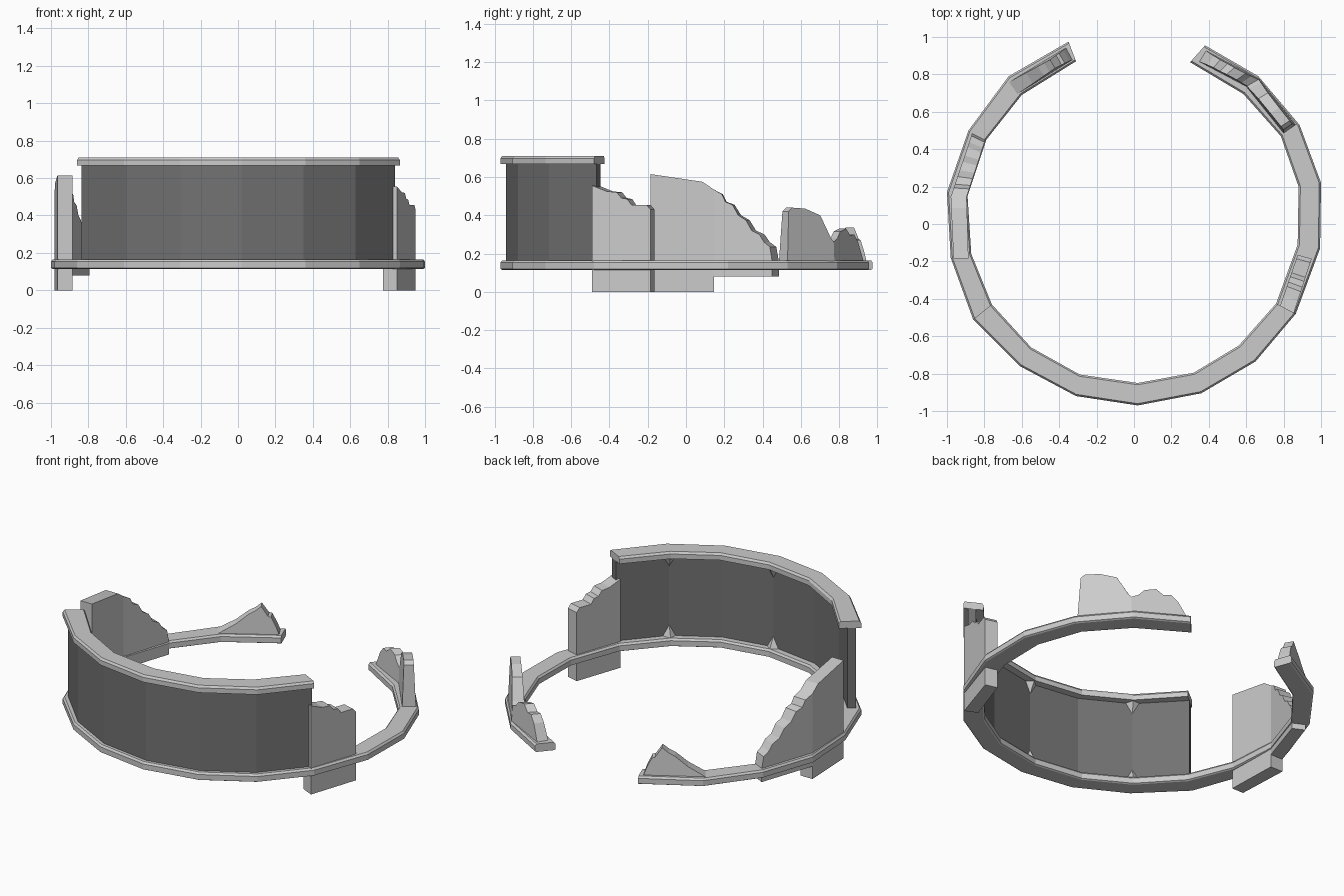
import bpy, bmesh
from mathutils import Vector

if "Cube" in bpy.data.objects:
    bpy.data.objects.remove(bpy.data.objects["Cube"])

# Plan of the ring: matching outer and inner corners, from left gap round the front to right gap
OUT = [(-.35, .975), (-.67, .79), (-.885, .5), (-1, .17), (-.98, -.18), (-.86, -.51), (-.61, -.76),
       (-.31, -.92), (.02, -.97), (.36, -.905), (.65, -.735), (.865, -.48), (.995, -.13), (1, .22),
       (.885, .53), (.665, .79), (.38, .955)]
INN = [(-.31, .87), (-.6, .69), (-.79, .45), (-.89, .15), (-.87, -.16), (-.76, -.43), (-.55, -.66),
       (-.29, -.805), (.02, -.85), (.32, -.795), (.56, -.65), (.76, -.425), (.875, -.11), (.88, .2),
       (.785, .47), (.585, .695), (.30, .865)]

dark = bpy.data.materials.new("dark_panel")
dark.diffuse_color = (.17, .17, .17, 1)
dark.use_nodes = True
dark.node_tree.nodes["Principled BSDF"].inputs["Base Color"].default_value = dark.diffuse_color


def plan(i, f):
    return Vector(OUT[i]).lerp(Vector(INN[i]), f)


def finish(name, bm, mat=None):
    bmesh.ops.recalc_face_normals(bm, faces=bm.faces)
    me = bpy.data.meshes.new(name)
    bm.to_mesh(me)
    bm.free()
    ob = bpy.data.objects.new(name, me)
    bpy.context.collection.objects.link(ob)
    if mat:
        me.materials.append(mat)
    return ob


def sweep(name, first, last, section, mat=None):
    """Run a (fraction across, z) section along ring corners first..last."""
    bm = bmesh.new()
    rows = [[bm.verts.new((*plan(i, f), z)) for f, z in section] for i in range(first, last + 1)]
    n = len(section)
    for a, b in zip(rows, rows[1:]):
        for k in range(n):
            bm.faces.new((a[k], a[(k + 1) % n], b[(k + 1) % n], b[k]))
    bm.faces.new(rows[0])
    bm.faces.new(rows[-1])
    return finish(name, bm, mat)


def ruin(name, o0, o1, i0, i1, profile, pinch=0):
    """Upright broken wall: (along, z) outline between an outer and an inner plan line."""
    bm = bmesh.new()
    zmax = max(z for _, z in profile)
    sides = [[], []]
    for t, z in profile:
        o, i = Vector(o0).lerp(Vector(o1), t), Vector(i0).lerp(Vector(i1), t)
        p = pinch * max(0, (z - .16) / (zmax - .16))
        sides[0].append(bm.verts.new((*o.lerp(i, p / 2), z)))
        sides[1].append(bm.verts.new((*i.lerp(o, p / 2), z)))
    n = len(profile)
    for s in sides:
        bm.faces.new(s)
    for k in range(n):
        m = (k + 1) % n
        bm.faces.new((sides[0][k], sides[0][m], sides[1][m], sides[1][k]))
    return finish(name, bm)


# Base ring, top rail and dark wall panels
sweep("base_ring", 0, 16, [(0, .12), (0, .153), (.08, .165), (.92, .165), (1, .153), (1, .12), (.92, .115), (.08, .115)])
sweep("top_rail", 5, 11, [(0, .667), (0, .697), (.08, .71), (.92, .71), (1, .697), (1, .667)])
sweep("wall_panels", 5, 11, [(.24, .16), (.24, .67), (.62, .67), (.62, .16)], dark)

# Corner brackets inside the wall, top and bottom
for i in (6, 8, 10):
    for label, z0, z1 in (("lower", .163, .235), ("upper", .668, .596)):
        bm = bmesh.new()
        c = plan(i, .6)
        v = [bm.verts.new((*p, z)) for p, z in (
            (c.lerp(plan(i - 1, .6), .13), z0), (c.lerp(plan(i + 1, .6), .13), z0),
            (plan(i, .93), z0), (c, z1))]
        for f in ((0, 1, 2), (0, 1, 3), (1, 2, 3), (0, 2, 3)):
            bm.faces.new([v[k] for k in f])
        finish(f"{label}_bracket_{i}", bm)

# Broken wall beside the right end of the panels
ruin("right_broken_wall", (.85, -.49), (.95, -.185), (.775, -.455), (.875, -.165),
     [(0, 0), (0, .555), (.25, .525), (.42, .52), (.5, .49), (.6, .485), (.67, .455), (.93, .455), (1, .43), (1, 0)])

# Left broken wall, two joined segments
ruin("left_broken_wall", (-.965, -.185), (-.98, .145), (-.885, -.185), (-.895, .145),
     [(0, 0), (0, .615), (.82, .575), (1, .535), (1, 0)])
ruin("left_crumbled_wall", (-.98, .145), (-.865, .485), (-.895, .145), (-.795, .45),
     [(0, .08), (0, .535), (.14, .51), (.2, .47), (.32, .455), (.42, .40), (.55, .375), (.65, .32),
      (.78, .30), (.86, .26), (.96, .235), (1, .16), (1, .08)])

# Rear remnants
ruin("right_rear_wall", (.865, .53), (.67, .775), (.80, .485), (.60, .735),
     [(0, .15), (.05, .42), (.12, .44), (.4, .435), (.72, .40), (.94, .28), (1, .26), (1, .15)], .3)
ruin("right_rear_rubble", (.67, .775), (.37, .935), (.60, .735), (.335, .875),
     [(0, .15), (0, .26), (.12, .28), (.22, .315), (.42, .33), (.55, .295), (.68, .30), (.8, .26), (.97, .15)], .25)
ruin("left_rear_rubble", (-.36, .945), (-.675, .755), (-.325, .88), (-.63, .69),
     [(0, .15), (.06, .21), (.14, .27), (.19, .275), (.3, .335), (.4, .305), (.5, .285), (.7, .225), (1, .16), (1, .15)], .3)
